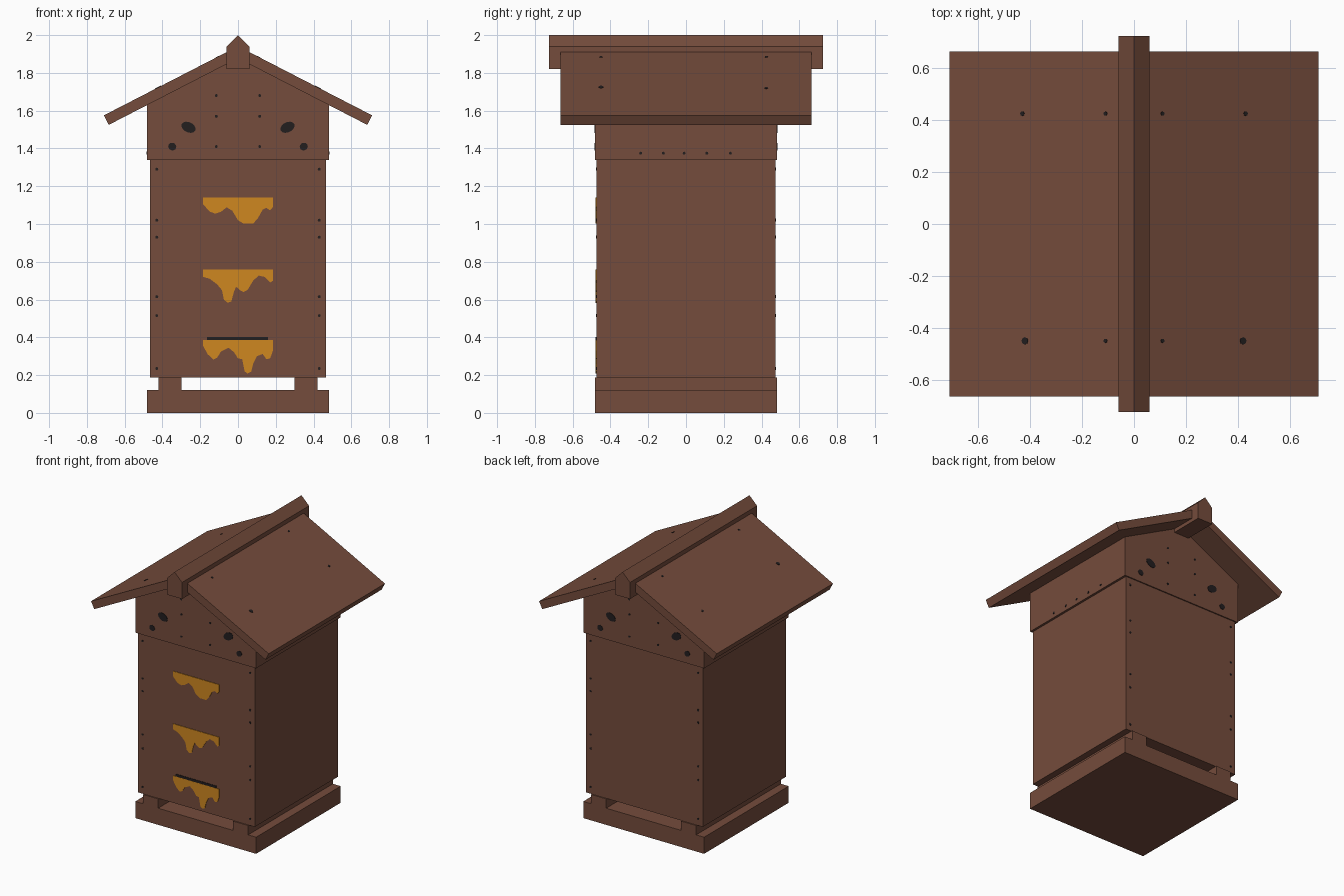
import bpy, bmesh, math
from mathutils import Vector, Matrix

if "Cube" in bpy.data.objects:
    bpy.data.objects.remove(bpy.data.objects["Cube"])


def material(name, rgb):
    lin = [(c / 255 / 12.92) if c < 11 else ((c / 255 + 0.055) / 1.055) ** 2.4 for c in rgb]
    m = bpy.data.materials.new(name)
    m.diffuse_color = (*lin, 1)
    m.use_nodes = True
    m.node_tree.nodes["Principled BSDF"].inputs["Base Color"].default_value = m.diffuse_color
    return m


WOOD = material("brown wood", (117, 76, 60))
HONEY = material("honey", (207, 135, 32))
DARK = material("dark holes", (34, 30, 31))


def finish(name, bm, mat):
    bmesh.ops.recalc_face_normals(bm, faces=bm.faces)
    me = bpy.data.meshes.new(name)
    bm.to_mesh(me)
    bm.free()
    me.materials.append(mat)
    ob = bpy.data.objects.new(name, me)
    bpy.context.collection.objects.link(ob)
    return ob


def prism(name, outline, y0, y1, mat):
    """Extrude an x/z outline from y0 to y1."""
    bm = bmesh.new()
    face = bm.faces.new([bm.verts.new((x, y0, z)) for x, z in outline])
    ext = bmesh.ops.extrude_face_region(bm, geom=[face])
    moved = [v for v in ext["geom"] if isinstance(v, bmesh.types.BMVert)]
    bmesh.ops.translate(bm, verts=moved, vec=(0, y1 - y0, 0))
    return finish(name, bm, mat)


def box(name, x0, x1, y, z0, z1, mat=WOOD):
    return prism(name, [(x0, z0), (x1, z0), (x1, z1), (x0, z1)], -y, y, mat)


def roof_z(x):
    return 1.91 - (abs(x) - 0.06) * 0.515


# Floor board, rails and hive body
box("base_board", -0.483, 0.483, 0.483, 0, 0.12)
for side, s in (("left", -1), ("right", 1)):
    box(side + "_rail", min(s * 0.30, s * 0.42), max(s * 0.30, s * 0.42), 0.483, 0.12, 0.187)
box("hive_body", -0.467, 0.467, 0.475, 0.187, 1.34)

# Gabled upper section
prism("gable_section", [(-0.483, 1.34), (0.483, 1.34), (0.483, 1.629), (0, 1.878), (-0.483, 1.629)],
      -0.483, 0.483, WOOD)

# Roof boards and ridge cap
for side, s in (("left", -1), ("right", 1)):
    prism(side + "_roof_board",
          [(s * 0.03, roof_z(0.03)), (s * 0.71, roof_z(0.71)), (s * 0.684, 1.525), (s * 0.03, 1.862)],
          -0.664, 0.664, WOOD)
prism("ridge_cap", [(-0.06, 1.82), (0.06, 1.82), (0.06, 1.94), (0, 2.0), (-0.06, 1.94)],
      -0.725, 0.725, WOOD)

# Honey drips on the front: lower edges from left to right
drips = {
    "top": (1.14, [(-.185, 1.105), (-.15, 1.065), (-.12, 1.055), (-.09, 1.065), (-.06, 1.088),
                   (-.03, 1.07), (0, 1.02), (.03, 1.002), (.08, 1.002), (.105, 1.03),
                   (.13, 1.075), (.15, 1.085), (.17, 1.072), (.185, 1.09)]),
    "middle": (0.76, [(-.185, .72), (-.15, .71), (-.11, .68), (-.085, .65), (-.075, .60),
                      (-.055, .583), (-.035, .59), (-.022, .64), (-.01, .668), (.01, .65),
                      (.03, .64), (.05, .65), (.08, .70), (.11, .727), (.14, .72),
                      (.17, .69), (.185, .70)]),
    "bottom": (0.385, [(-.185, .355), (-.16, .31), (-.13, .283), (-.11, .293), (-.09, .325),
                       (-.05, .345), (-.02, .32), (0, .288), (.022, .285), (.035, .22),
                       (.05, .208), (.07, .218), (.08, .26), (.10, .30), (.13, .312),
                       (.15, .285), (.17, .288), (.185, .33)]),
}
for name, (top, edge) in drips.items():
    prism(name + "_honey_drip", [(-.185, top)] + edge + [(.185, top)], -0.479, -0.47, HONEY)

# Dark entrance slot above the lowest drip
prism("entrance_slot", [(-.163, .384), (.16, .384), (.16, .402), (-.163, .402)], -0.478, -0.47, DARK)

# Ventilation holes on both gables
for end, e in (("front", -1), ("back", 1)):
    for side, s in (("left", -1), ("right", 1)):
        for size, cx, cz, a, b in (("large", .262, 1.512, .04, .027), ("small", .348, 1.41, .022, .02)):
            pts = []
            for i in range(14):
                t = 2 * math.pi * i / 14
                u, v = a * math.cos(t), b * math.sin(t)
                pts.append((s * (cx + u * .9 - v * .43), cz + u * .43 + v * .9))
            prism(f"{end}_{side}_{size}_hole", pts, e * 0.478, e * 0.4855, DARK)

# Nail heads
bm = bmesh.new()


def nail(loc, normal, r=0.008):
    rot = Vector(normal).to_track_quat('Z', 'Y').to_matrix().to_4x4()
    bmesh.ops.create_cone(bm, cap_ends=True, segments=8, radius1=r, radius2=r, depth=0.004,
                          matrix=Matrix.Translation(loc) @ rot)


for s in (-1, 1):
    for e in (-1, 1):
        for z in (1.41, 1.57, 1.68):
            nail((s * .115, e * .483, z), (0, e, 0))
        for z in (.235, .515, .615, .93, 1.02, 1.29):
            nail((s * .43, e * .475, z), (0, e, 0))
    for y in (-.24, -.12, -.01, .11, .235):
        nail((s * .483, y, 1.375), (s, 0, 0))
    for x, y, r in ((.11, -.45, .008), (.42, -.45, .014), (.11, .425, .008), (.43, .425, .009)):
        nail((s * x, y, roof_z(x)), (s * .515, 0, 1), r)
finish("nail_heads", bm, DARK)
